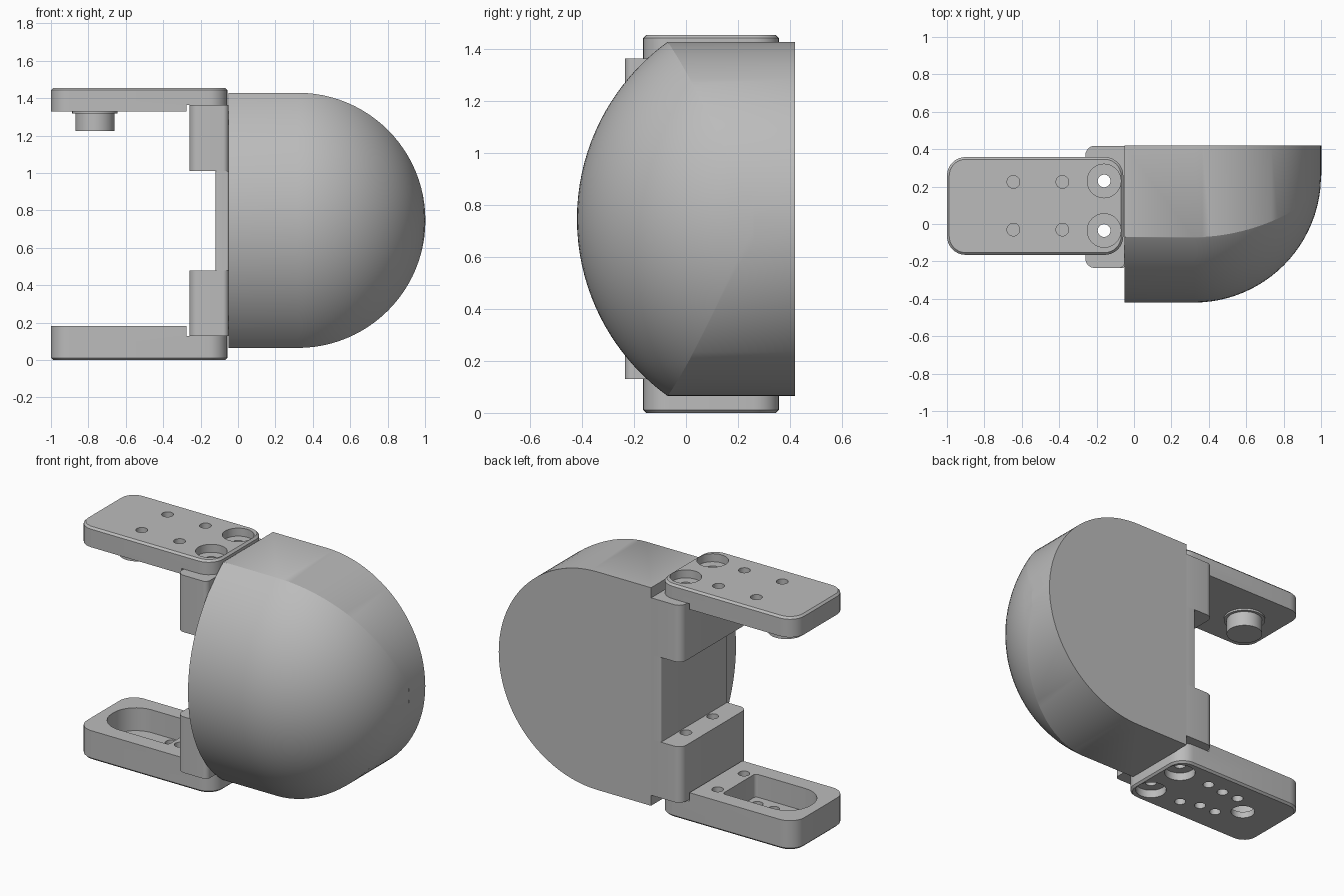
import bpy, bmesh
from math import sin, cos, pi, sqrt

if "Cube" in bpy.data.objects:
    bpy.data.objects.remove(bpy.data.objects["Cube"])

grey = bpy.data.materials.new("light_grey")
grey.use_nodes = True
grey.diffuse_color = (0.5, 0.5, 0.5, 1)
grey.node_tree.nodes["Principled BSDF"].inputs["Base Color"].default_value = (0.5, 0.5, 0.5, 1)


def loft(name, rings):
    """Closed solid through a stack of equal-length rings."""
    bm = bmesh.new()
    loops = [[bm.verts.new(p) for p in ring] for ring in rings]
    n = len(loops[0])
    for a, b in zip(loops, loops[1:]):
        for i in range(n):
            j = (i + 1) % n
            bm.faces.new((a[i], a[j], b[j], b[i]))
    bm.faces.new(loops[0][::-1])
    bm.faces.new(loops[-1])
    bmesh.ops.remove_doubles(bm, verts=bm.verts, dist=1e-4)
    bmesh.ops.recalc_face_normals(bm, faces=bm.faces)
    mesh = bpy.data.meshes.new(name)
    bm.to_mesh(mesh)
    bm.free()
    mesh.materials.append(grey)
    obj = bpy.data.objects.new(name, mesh)
    bpy.context.collection.objects.link(obj)
    return obj


def slab(name, x0, x1, y0, y1, layers, radii):
    """Rounded plate; layers are (z, inset), radii run from the +x +y corner counter-clockwise."""
    rings = []
    for z, d in layers:
        ring = []
        corners = ((x1, y1, -1, -1), (x0, y1, 1, -1), (x0, y0, 1, 1), (x1, y0, -1, 1))
        for k, (x, y, sx, sy) in enumerate(corners):
            r = radii[k]
            for i in range(9):
                a = (k + i / 8) * pi / 2
                ring.append((x + sx * r + (r - d) * cos(a), y + sy * r + (r - d) * sin(a), z))
        rings.append(ring)
    return loft(name, rings)


def cylinder(name, x, y, r, z0, z1):
    angles = [i * pi / 16 for i in range(32)]
    return loft(name, [[(x + r * cos(a), y + r * sin(a), z) for a in angles] for z in (z0, z1)])


def cut(target, cutter):
    cutter.hide_render = True
    mod = target.modifiers.new("cut", 'BOOLEAN')
    mod.operation = 'DIFFERENCE'
    mod.solver = 'EXACT'
    mod.object = cutter
    bpy.context.view_layer.objects.active = target
    bpy.ops.object.modifier_apply(modifier=mod.name)
    bpy.data.objects.remove(cutter)


def drill(target, xs, ys, r, z0, z1):
    for x in xs:
        for y in ys:
            cut(target, cylinder("drill_cutter", x, y, r, z0, z1))


# Domed body: D-shaped outline, front arc swept round a vertical axis
MID, R, DOME, CX, CY, BACK, LEFT = 0.747, 0.682, 0.84, 0.32, 0.26, 0.42, -0.052
rings = []
for i in range(49):
    t = (i / 48 - 0.5) * pi
    dz, width = R * sin(t), R * cos(t)
    h = sqrt(DOME ** 2 - dz ** 2) - (BACK - CY)
    ring = [(LEFT, BACK, MID + dz), (LEFT, CY - h, MID + dz)]
    for k in range(25):
        u = width * sin(k / 24 * pi / 2)
        ring.append((CX + u, CY - sqrt(max(h * h - u * u, 0)), MID + dz))
    ring.append((CX + width, BACK, MID + dz))
    rings.append(ring)
body = loft("domed_body", rings)

# Mounting blocks and the web between them
SCREW_X, SCREW_Y = -0.16, (0.23, -0.035)
blocks = []
for name, z0, z1 in (("lower_block", 0.13, 0.48), ("upper_block", 1.01, 1.365)):
    b = slab(name, -0.26, -0.05, -0.235, 0.418, [(z0, 0), (z1, 0)], (0.002, 0.05, 0.05, 0.03))
    drill(b, [SCREW_X], SCREW_Y, 0.034, z0 - 0.1, z1 + 0.1)
    blocks.append(b)
web = slab("centre_web", -0.12, -0.05, -0.235, 0.418, [(0.48, 0), (1.01, 0)],
           (0.002, 0.01, 0.01, 0.01))

# Arms, stepped where they seat on the blocks
ARM = (-1.0, -0.057, -0.165, 0.358)
ROUND = (0.1,) * 4
lower = slab("lower_arm", *ARM, [(0, 0.012), (0.012, 0), (0.183, 0)], ROUND)
upper = slab("upper_arm", *ARM, [(1.33, 0), (1.443, 0), (1.455, 0.012)], ROUND)
SQUARE = (0.01,) * 4
for arm, z0, z1 in ((lower, 0.13, 0.3), (upper, 1.2, 1.365)):
    cut(arm, slab("seat_cutter", -0.275, 0.1, -0.5, 0.6, [(z0, 0), (z1, 0)], SQUARE))

# Screw holes with counterbores
drill(lower, [SCREW_X], SCREW_Y, 0.034, -0.1, 0.3)
drill(upper, [SCREW_X], SCREW_Y, 0.034, 1.2, 1.6)
drill(lower, [SCREW_X], SCREW_Y, 0.09, -0.1, 0.05)
drill(upper, [SCREW_X], SCREW_Y, 0.09, 1.405, 1.6)

# Pocket and holes in the lower arm, blind holes in the upper arm
cut(lower, slab("pocket_cutter", -0.935, -0.435, -0.065, 0.26, [(0.04, 0), (0.3, 0)],
                (0.02, 0.155, 0.155, 0.02)))
drill(lower, [-0.38], (0.23, -0.03), 0.033, -0.1, 0.3)
drill(lower, [-0.5, -0.615], (0.215, 0.01), 0.033, -0.1, 0.1)
drill(lower, [-0.74], [0.115], 0.07, -0.1, 0.1)
drill(upper, [-0.645, -0.383], (0.225, -0.03), 0.034, 1.39, 1.6)

# Pivot peg under the upper arm
peg = cylinder("pivot_peg", -0.765, 0.1, 0.105, 1.225, 1.34)
flange = cylinder("peg_flange", -0.765, 0.1, 0.122, 1.318, 1.335)

# Smooth curved faces, keep hard edges
bpy.ops.object.select_all(action='DESELECT')
for obj in (body, web, lower, upper, peg, flange, *blocks):
    obj.select_set(True)
bpy.context.view_layer.objects.active = body
bpy.ops.object.shade_smooth_by_angle(angle=0.4)
